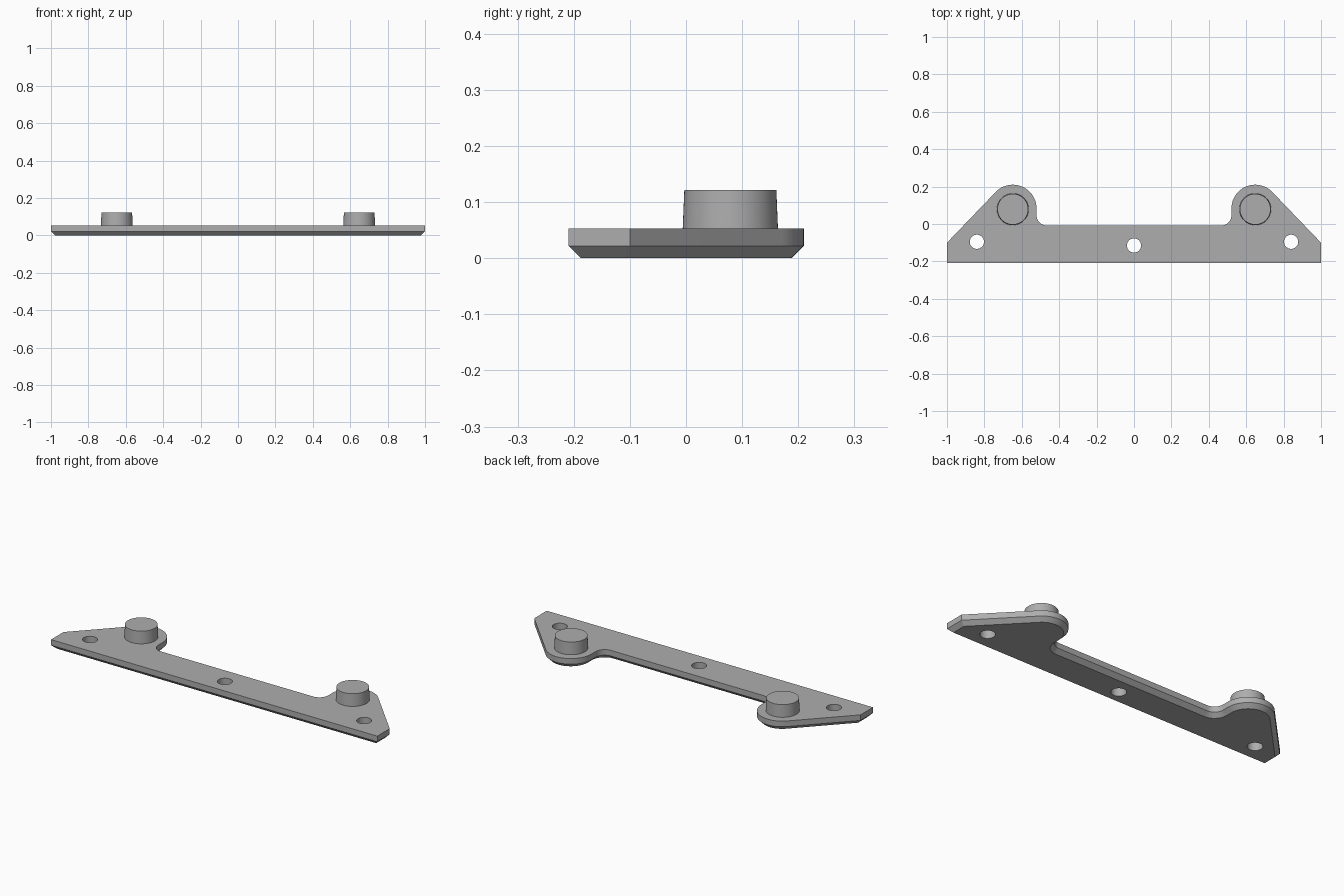
import bpy, bmesh
from math import sin, cos, radians, pi
from mathutils import Vector

cube = bpy.data.objects.get("Cube")
if cube:
    bpy.data.objects.remove(cube, do_unlink=True)

PLATE_TOP, CHAMFER = 0.053, 0.022
EAR = Vector((0.648, 0.083))
EAR_R, FILLET_R, BAR_Y = 0.127, 0.055, -0.008

grey = bpy.data.materials.new("grey")
grey.use_nodes = True
colour = (0.42, 0.42, 0.42, 1)
grey.diffuse_color = colour
grey.node_tree.nodes["Principled BSDF"].inputs["Base Color"].default_value = colour


def arc(cx, cy, r, start, end, steps):
    angles = [radians(start + (end - start) * i / steps) for i in range(steps + 1)]
    return [Vector((cx + r * cos(a), cy + r * sin(a))) for a in angles]


def inset(points, d):
    """Mitred inward offset of a counter-clockwise outline."""
    result = []
    for i, p in enumerate(points):
        a = (p - points[i - 1]).normalized()
        b = (points[(i + 1) % len(points)] - p).normalized()
        na, nb = Vector((-a.y, a.x)), Vector((-b.y, b.x))
        result.append(p + (na + nb) * d / (1 + na.dot(nb)))
    return result


def finish(bm, name):
    bmesh.ops.recalc_face_normals(bm, faces=bm.faces)
    mesh = bpy.data.meshes.new(name)
    bm.to_mesh(mesh)
    bm.free()
    mesh.materials.append(grey)
    obj = bpy.data.objects.new(name, mesh)
    bpy.context.collection.objects.link(obj)
    return obj


def cylinder(name, x, y, z0, z1, r0, r1, sides=64):
    bm = bmesh.new()
    bmesh.ops.create_cone(bm, cap_ends=True, segments=sides, radius1=r0, radius2=r1, depth=z1 - z0)
    bmesh.ops.translate(bm, verts=bm.verts, vec=(x, y, (z0 + z1) / 2))
    return finish(bm, name)


def smooth(obj):
    bpy.ops.object.select_all(action="DESELECT")
    obj.select_set(True)
    bpy.context.view_layer.objects.active = obj
    bpy.ops.object.shade_smooth_by_angle(angle=radians(30))


# Plate outline: left half, then mirrored
half = [Vector((1, -0.209)), Vector((1, -0.1))]
half += arc(*EAR, EAR_R, 43.8, 180, 28)
half += arc(EAR.x - EAR_R - FILLET_R, BAR_Y + FILLET_R, FILLET_R, 0, -90, 12)
outline = half + [Vector((-p.x, p.y)) for p in reversed(half)]

# Plate with a chamfered underside
bm = bmesh.new()
rings = []
for points, z in ((inset(outline, CHAMFER), 0), (outline, CHAMFER), (outline, PLATE_TOP)):
    rings.append([bm.verts.new((p.x, p.y, z)) for p in points])
n = len(outline)
for low, high in zip(rings, rings[1:]):
    for i in range(n):
        j = (i + 1) % n
        bm.faces.new((low[i], low[j], high[j], high[i]))
bm.faces.new(rings[0])
bm.faces.new(rings[-1])
plate = finish(bm, "mounting_plate")

# Screw holes
for x, y in ((-0.84, -0.095), (0, -0.115), (0.84, -0.095)):
    cutter = cylinder("hole_cutter", x, y, -0.1, 0.2, 0.038, 0.038, 40)
    cutter.hide_render = True
    mod = plate.modifiers.new("screw_hole", "BOOLEAN")
    mod.operation, mod.solver, mod.object = "DIFFERENCE", "EXACT", cutter
    bpy.context.view_layer.objects.active = plate
    bpy.ops.object.modifier_apply(modifier=mod.name)
    bpy.data.objects.remove(cutter, do_unlink=True)
smooth(plate)

# Tapered pegs on the ears
for side, name in ((1, "left_peg"), (-1, "right_peg")):
    smooth(cylinder(name, side * EAR.x, 0.079, PLATE_TOP - 0.003, 0.122, 0.085, 0.082))
